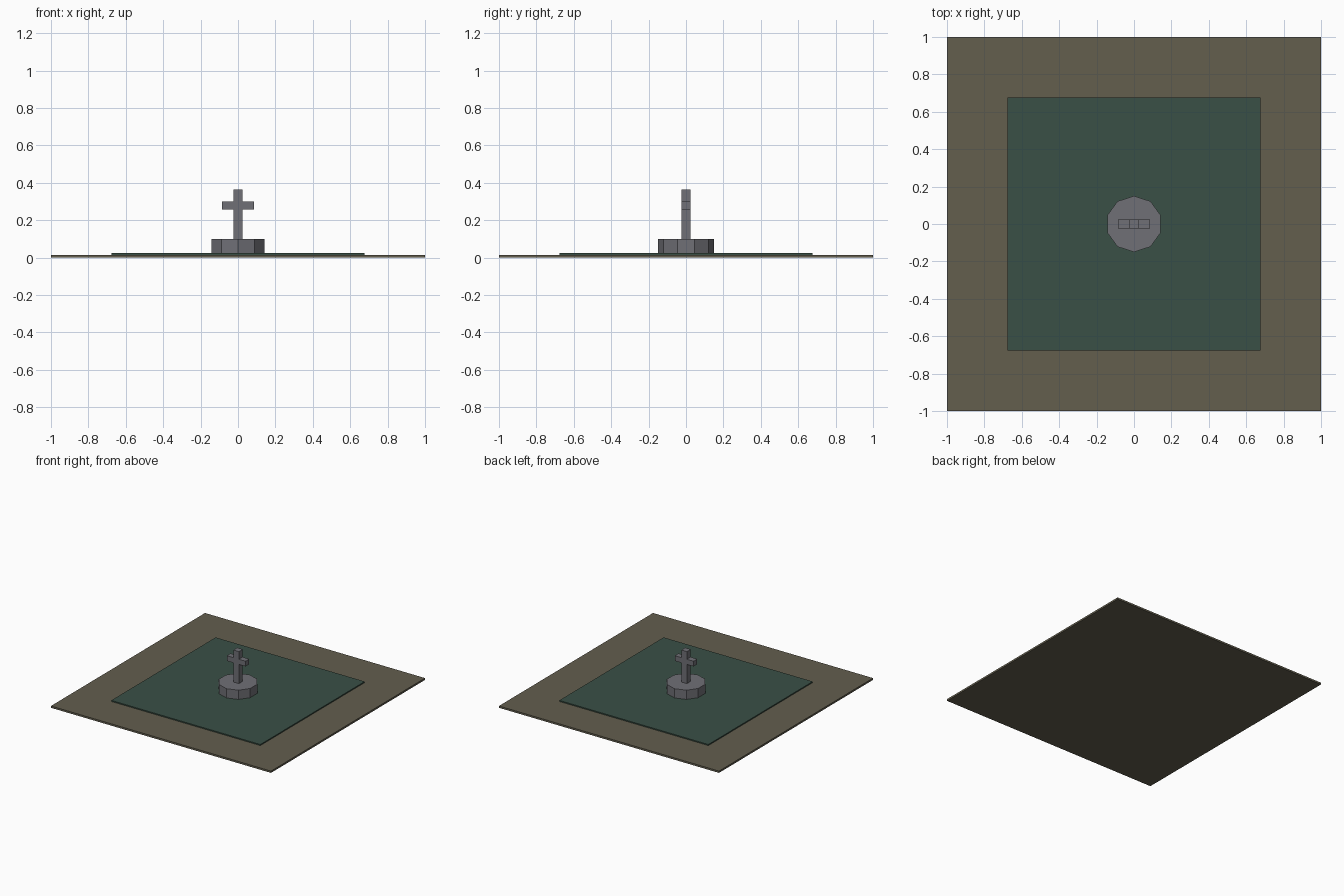
import bpy

if "Cube" in bpy.data.objects:
    bpy.data.objects.remove(bpy.data.objects["Cube"])


def material(name, rgb):
    m = bpy.data.materials.new(name)
    m.diffuse_color = (*rgb, 1.0)
    m.use_nodes = True
    m.node_tree.nodes["Principled BSDF"].inputs["Base Color"].default_value = m.diffuse_color
    return m


earth = material("earth_brown", (0.125, 0.112, 0.076))
grass = material("dark_green", (0.042, 0.080, 0.061))
stone = material("grey_stone", (0.160, 0.160, 0.180))


def box(name, width, depth, z0, z1, mat):
    """Box centred on the z axis, spanning z0 to z1."""
    bpy.ops.mesh.primitive_cube_add(size=1, location=(0, 0, (z0 + z1) / 2))
    ob = bpy.context.object
    ob.name = name
    ob.scale = (width, depth, z1 - z0)
    bpy.ops.object.transform_apply(location=False, rotation=False, scale=True)
    ob.data.materials.append(mat)
    return ob


# Ground slabs
box("ground_slab", 2.0, 2.0, 0.0, 0.015, earth)
box("lawn", 1.355, 1.355, 0.015, 0.024, grass)

# Ten-sided plinth
Z0, Z1 = 0.02, 0.10
bpy.ops.mesh.primitive_cylinder_add(vertices=10, radius=0.15, depth=Z1 - Z0,
                                    location=(0, 0, (Z0 + Z1) / 2))
plinth = bpy.context.object
plinth.name = "plinth"
plinth.data.materials.append(stone)

# Cross
box("cross_post", 0.05, 0.05, 0.09, 0.363, stone)
box("cross_arm", 0.17, 0.048, 0.257, 0.30, stone)
